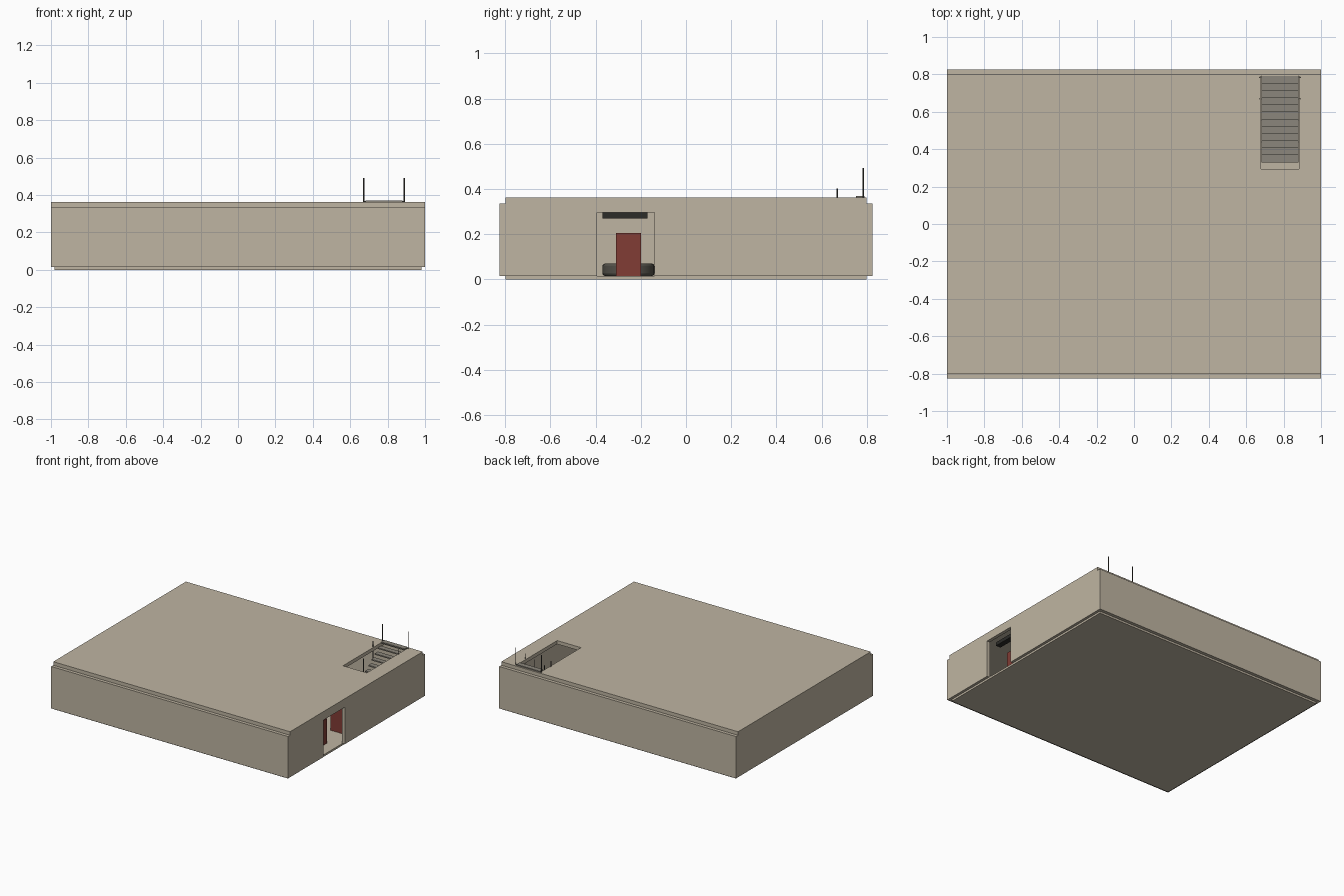
import bpy, bmesh
from mathutils import Matrix, Vector

if "Cube" in bpy.data.objects:
    bpy.data.objects.remove(bpy.data.objects["Cube"])


def material(name, rgb):
    m = bpy.data.materials.new(name)
    m.diffuse_color = (*rgb, 1)
    m.use_nodes = True
    m.node_tree.nodes["Principled BSDF"].inputs["Base Color"].default_value = m.diffuse_color
    return m


TAN = material("plaster", (0.52, 0.46, 0.36))
STONE = material("stair_grey", (0.26, 0.24, 0.20))
METAL = material("dark_metal", (0.09, 0.085, 0.07))
BLACK = material("black", (0.025, 0.025, 0.022))
RED = material("red", (0.22, 0.045, 0.035))


def box(name, x, y, z, mat=None):
    """Box from (min, max) ranges."""
    bm = bmesh.new()
    bmesh.ops.create_cube(bm, size=1)
    for v in bm.verts:
        v.co = Vector([(r[0] + r[1]) / 2 + c * (r[1] - r[0]) for c, r in zip(v.co, (x, y, z))])
    return finish(name, bm, mat)


def cylinder(name, x, y, z0, z1, r, mat, sides=12):
    bm = bmesh.new()
    bmesh.ops.create_cone(bm, cap_ends=True, segments=sides, radius1=r, radius2=r, depth=z1 - z0,
                          matrix=Matrix.Translation((x, y, (z0 + z1) / 2)))
    return finish(name, bm, mat)


def finish(name, bm, mat):
    me = bpy.data.meshes.new(name)
    bm.to_mesh(me)
    bm.free()
    ob = bpy.data.objects.new(name, me)
    bpy.context.collection.objects.link(ob)
    if mat:
        me.materials.append(mat)
    return ob


def cut(ob, name, x, y, z):
    cutter = box(name, x, y, z)
    cutter.hide_render = True
    cutter.hide_set(True)
    cutter.display_type = 'WIRE'
    m = ob.modifiers.new("opening", 'BOOLEAN')
    m.operation = 'DIFFERENCE'
    m.solver = 'EXACT'
    m.object = cutter


# Shell: floor, four walls and roof
FLOOR, CEIL, TOP = 0.015, 0.335, 0.362
box("floor", (-0.98, 0.98), (-0.8, 0.8), (0, FLOOR), TAN)
box("front_wall", (-1, 1), (-0.825, -0.8), (FLOOR, CEIL), TAN)
box("back_wall", (-1, 1), (0.8, 0.825), (FLOOR, CEIL), TAN)
box("left_wall", (-1, -0.975), (-0.8, 0.8), (FLOOR, CEIL), TAN)
right_wall = box("right_wall", (0.975, 1), (-0.8, 0.8), (FLOOR, CEIL), TAN)
roof = box("roof", (-1, 1), (-0.8, 0.8), (CEIL, TOP), TAN)

# Doorway in the right wall and stairwell in the roof
cut(right_wall, "doorway_cutter", (0.9, 1.1), (-0.395, -0.14), (0, 0.297))
cut(roof, "stairwell_cutter", (0.68, 0.882), (0.295, 0.79), (0.2, 0.5))

# Stairs: twelve thin treads climbing towards the back
STEPS, Y0, Y1 = 12, 0.33, 0.79
run, rise = (Y1 - Y0) / STEPS, (0.37 - FLOOR) / STEPS
for i in range(STEPS):
    y, z = Y0 + i * run, FLOOR + (i + 1) * rise
    box(f"tread_{i + 1}", (0.682, 0.88), (y, y + run), (z - 0.009, z), STONE)
    # Railing posts on both sides of every third tread
    if i % 3 == 2:
        for side, x in (("left", 0.672), ("right", 0.889)):
            cylinder(f"{side}_post_{i + 1}", x, y + run * 0.85, z - 0.008, z + 0.122, 0.003, METAL, 8)
            box(f"{side}_bracket_{i + 1}", sorted((x, 0.69 if x < 0.7 else 0.87)),
                (y + run * 0.75, y + run * 0.95), (z - 0.008, z - 0.002), METAL)

# Interior seen through the doorway
box("air_curtain", (0.90, 0.94), (-0.37, -0.17), (0.27, 0.297), BLACK)
box("entrance_panel", (0.87, 0.89), (-0.31, -0.2), (FLOOR, 0.205), RED)
box("side_panel", (0.79, 0.90), (-0.01, 0.01), (FLOOR, 0.205), RED)
drum = cylinder("round_seat", 0.62, -0.255, FLOOR, 0.07, 0.115, METAL, 32)
bevel = drum.modifiers.new("soft_edge", 'BEVEL')
bevel.width, bevel.segments, bevel.angle_limit = 0.012, 3, 0.8
bpy.context.view_layer.objects.active = drum
drum.select_set(True)
bpy.ops.object.shade_smooth_by_angle()
